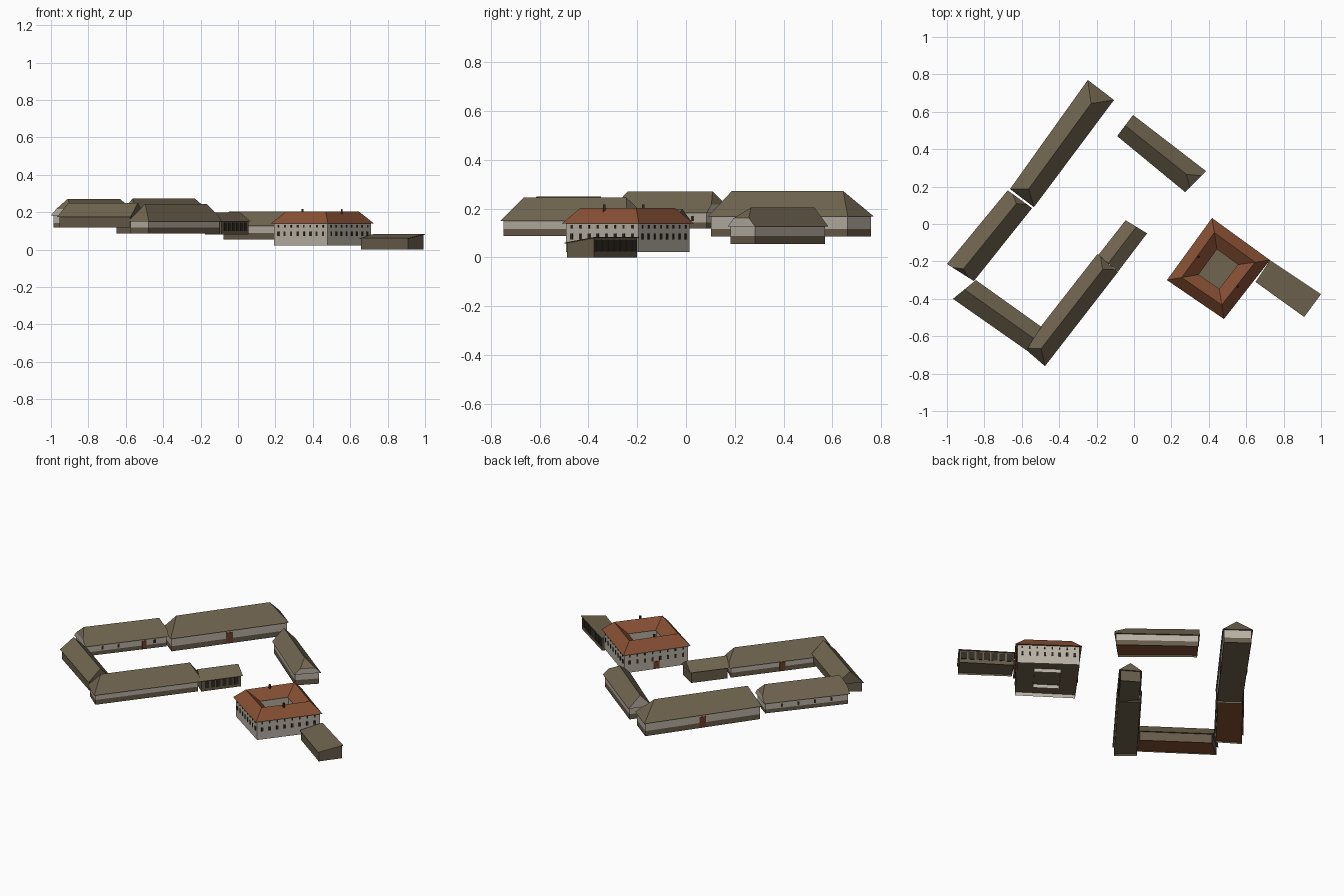
import bpy
from mathutils import Vector as V

if "Cube" in bpy.data.objects:
    bpy.data.objects.remove(bpy.data.objects["Cube"])


def mat(name, r, g, b):
    m = bpy.data.materials.new(name)
    m.diffuse_color = (r, g, b, 1)
    m.use_nodes = True
    m.node_tree.nodes["Principled BSDF"].inputs["Base Color"].default_value = m.diffuse_color
    return m


THATCH = mat("brown_roof", .165, .130, .080)
BRICK = mat("red_tile", .245, .080, .034)
PALE = mat("pale_plaster", .48, .44, .37)
STONE = mat("brown_stone", .135, .105, .068)
DARK = mat("dark_opening", .030, .024, .018)
DOOR = mat("door_brown", .150, .050, .024)


def mesh(name, faces):
    """faces: list of (points, material); shared points are merged"""
    verts, index, polys, mats, slots = [], {}, [], [], []
    for pts, m in faces:
        ids = []
        for p in pts:
            k = tuple(round(c, 5) for c in p)
            if k not in index:
                index[k] = len(verts)
                verts.append(k)
            if index[k] not in ids:
                ids.append(index[k])
        if len(ids) > 2:
            polys.append(ids)
            if m not in mats:
                mats.append(m)
            slots.append(mats.index(m))
    me = bpy.data.meshes.new(name)
    me.from_pydata(verts, [], polys)
    for m in mats:
        me.materials.append(m)
    me.polygons.foreach_set("material_index", slots)
    ob = bpy.data.objects.new(name, me)
    bpy.context.collection.objects.link(ob)
    return ob


def inset(quad, d):
    out = []
    for i, p in enumerate(quad):
        p = V(p)
        out.append(p + d * ((V(quad[i - 1]) - p).normalized()
                            + (V(quad[(i + 1) % 4]) - p).normalized()))
    return out


def at(p, z):
    return (p[0], p[1], z)


def band(qa, za, qb, zb, m):
    """four faces joining two quads"""
    return [([at(qa[i], za), at(qa[(i + 1) % 4], za),
              at(qb[(i + 1) % 4], zb), at(qb[i], zb)], m) for i in range(4)]


def panels(name, p, q, centres, w, z0, z1, m, t=.003):
    """thin plates along wall p->q; centres are fractions of its length"""
    p, q = V(p), V(q)
    u = (q - p).normalized()
    n = V((u.y, -u.x)) * t
    faces = []
    for c in centres:
        o = p.lerp(q, c)
        k = [o - u * w / 2 + n, o + u * w / 2 + n, o + u * w / 2 - n, o - u * w / 2 - n]
        faces += band(k, z0, k, z1, m)
        faces += [([at(x, z1) for x in k], m), ([at(x, z0) for x in reversed(k)], m)]
    return mesh(name, faces)


def spread(n, a=.08, b=.92):
    return [a + (b - a) * i / (n - 1) for i in range(n)]


def barn(name, quad, zs, ends, under=THATCH, wall=PALE, gable=PALE):
    """quad a,b,c,d: a-b and c-d are the ends. zs: base, plinth, eave, ridge.
    ends: (ridge setback, gable fraction) for each end"""
    z0, zp, ze, zr = zs
    a, b, c, d = (V(p) for p in quad)
    w = inset(quad, .009)
    f = band(w, z0, w, zp, STONE) + band(w, zp, w, ze, wall)
    zf = z0 + .4 * (zp - z0)
    f.append(([at(p, zf) for p in reversed(w)], under))
    mesh(name + "_walls", f)
    # roof
    (d0, f0), (d1, f1) = ends
    m0, m1 = (a + b) / 2, (c + d) / 2
    r0, r1 = at(m0.lerp(m1, d0), zr), at(m1.lerp(m0, d1), zr)

    def rake(p, m, fr):
        return at(p.lerp(m, fr), ze + (zr - ze) * fr)
    ga, gb = rake(a, m0, f0), rake(b, m0, f0)
    gc, gd = rake(c, m1, f1), rake(d, m1, f1)
    A, B, C, D = (at(p, ze) for p in (a, b, c, d))
    mesh(name + "_roof", [
        ([B, C, gc, r1, r0, gb], THATCH), ([D, A, ga, r0, r1, gd], THATCH),
        ([ga, gb, r0], THATCH), ([gc, gd, r1], THATCH),
        ([A, B, gb, ga], gable), ([C, D, gd, gc], gable),
        ([D, C, B, A], THATCH)])
    return w


# long north-west barn
w = barn("upper_barn", [(-.663, .187), (-.535, .09), (-.107, .663), (-.247, .77)],
         (.085, .117, .168, .272), [(.085, 0), (.125, 0)])
panels("upper_barn_front_door", w[1], w[2], [.5], .04, .088, .155, DOOR)
panels("upper_barn_back_door", w[3], w[0], [.5], .04, .088, .155, DOOR)

# west barn continuing the row
w = barn("west_barn", [(-1, -.214), (-.856, -.305), (-.545, .085), (-.675, .18)],
         (.119, .143, .183, .27), [(.05, .4), (.06, .4)], BRICK)
panels("west_barn_door", w[1], w[2], [.72], .025, .122, .172, DOOR)
panels("west_barn_windows", w[1], w[2], [.2, .4, .85], .012, .15, .17, DARK)
panels("west_barn_back_windows", w[3], w[0], [.2, .4, .6, .8], .012, .15, .17, DARK)

# south-west shed
barn("shed", [(-.845, -.30), (-.968, -.40), (-.575, -.675), (-.495, -.55)],
     (.117, .135, .174, .25), [(0, 1), (0, 1)], BRICK, STONE, STONE)

# south barn
w = barn("south_barn", [(-.588, -.663), (-.476, -.76), (-.086, -.257), (-.195, -.16)],
         (.087, .117, .150, .245), [(.09, 0), (.07, .3)])
panels("south_barn_door", w[3], w[0], [.5], .035, .09, .145, DOOR)

# open cart shed at the end of the south barn
w = barn("cart_shed", [(-.19, -.165), (-.086, -.255), (.07, -.05), (-.045, .02)],
         (.082, .098, .150, .198), [(0, 1), (0, 1)], THATCH, STONE, STONE)
panels("cart_shed_openings", w[1], w[2], spread(6, .14, .88), .024, .1, .146, DARK)

# north-east barn
barn("north_barn", [(-.005, .583), (-.09, .47), (.273, .171), (.385, .283)],
     (.055, .088, .127, .204), [(0, 1), (.13, .45)], BRICK)

# courtyard house
house = [(.176, -.30), (.481, -.508), (.727, -.193), (.417, .032)]
ow, iw = inset(house, .012), inset(house, .112)
rq, iq = inset(house, .056), inset(house, .12)
mesh("house_walls", band(ow, .022, ow, .142, PALE) + band(iw, .022, iw, .145, PALE)
     + [([at(p, .045) for p in ow], THATCH)])
mesh("house_roof", band(house, .14, rq, .203, BRICK) + band(rq, .203, iq, .147, BRICK)
     + band(iq, .147, house, .14, BRICK))
for i, side in enumerate(("south_west", "south_east", "north_east", "north_west")):
    p, q = ow[i], ow[(i + 1) % 4]
    panels(side + "_windows", p, q, spread(8), .012, .074, .098, DARK)
    panels(side + "_upper_windows", p, q, spread(8), .009, .119, .132, DARK)
panels("house_door", ow[3], ow[0], [.5], .036, .024, .07, DOOR)
for i, (x, y) in enumerate([(.345, -.175), (.555, -.335)]):
    panels("chimney_%d" % (i + 1), (x - .005, y), (x + .005, y), [.5], .01, .18, .217, DARK, .005)

# lean-to beside the house
lean = [(.65, -.31), (.91, -.497), (1.0, -.375), (.727, -.193)]
tops = [.058, .058, .081, .081]
lw = inset(lean, .006)
faces = [([at(lw[i], 0), at(lw[(i + 1) % 4], 0), at(lw[(i + 1) % 4], tops[(i + 1) % 4]),
           at(lw[i], tops[i])], STONE) for i in range(4)]
faces.append(([at(p, .012) for p in reversed(lw)], THATCH))
mesh("lean_to_walls", faces)
top = [at(p, z + .003) for p, z in zip(lean, tops)]
low = [at(p, z - .001) for p, z in zip(lean, tops)]
faces = [([low[i], low[(i + 1) % 4], top[(i + 1) % 4], top[i]], THATCH) for i in range(4)]
mesh("lean_to_roof", faces + [(top, THATCH), (low[::-1], THATCH)])
panels("lean_to_openings", lw[2], lw[3], spread(7, .08, .92), .034, .024, .072, DARK)
